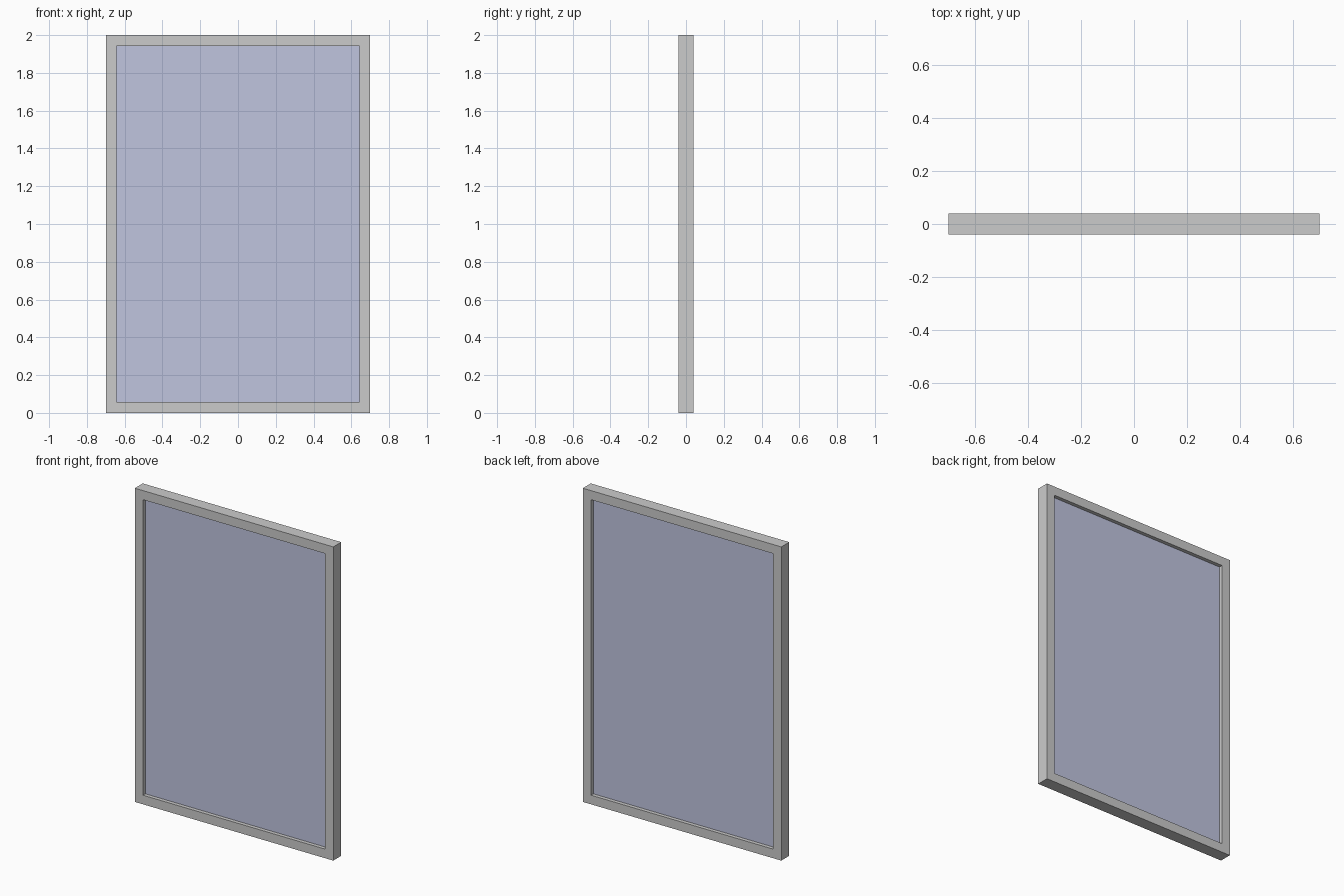
import bpy
import bmesh

if "Cube" in bpy.data.objects:
    bpy.data.objects.remove(bpy.data.objects["Cube"])

W, H, D = 0.70, 2.0, 0.04      # half width, height, half depth
B = 0.058                      # border width
G = 0.016                      # half thickness of the pane


def make_object(name, bm):
    bmesh.ops.recalc_face_normals(bm, faces=bm.faces)
    mesh = bpy.data.meshes.new(name)
    bm.to_mesh(mesh)
    bm.free()
    obj = bpy.data.objects.new(name, mesh)
    bpy.context.collection.objects.link(obj)
    return obj


def rectangle(bm, inset, y):
    x, lo, hi = W - inset, inset, H - inset
    return [bm.verts.new(p) for p in ((-x, y, lo), (x, y, lo), (x, y, hi), (-x, y, hi))]


def bridge(bm, loops):
    for a, b in zip(loops, loops[1:]):
        for i in range(4):
            j = (i + 1) % 4
            bm.faces.new((a[i], a[j], b[j], b[i]))


# Outer frame: closed rectangular ring with mitred corners
bm = bmesh.new()
loops = [rectangle(bm, i, y) for i, y in ((0, -D), (0, D), (B, D), (B, -D))]
bridge(bm, loops + loops[:1])
make_object("frame", bm)

# Glass pane recessed on both sides
bm = bmesh.new()
front, back = rectangle(bm, B, -G), rectangle(bm, B, G)
bridge(bm, [front, back])
bm.faces.new(front)
bm.faces.new(back)
pane = make_object("glass_pane", bm)

glass = bpy.data.materials.new("blue_glass")
glass.diffuse_color = (0.53, 0.56, 0.74, 1.0)
glass.use_nodes = True
glass.node_tree.nodes["Principled BSDF"].inputs["Base Color"].default_value = glass.diffuse_color
pane.data.materials.append(glass)
